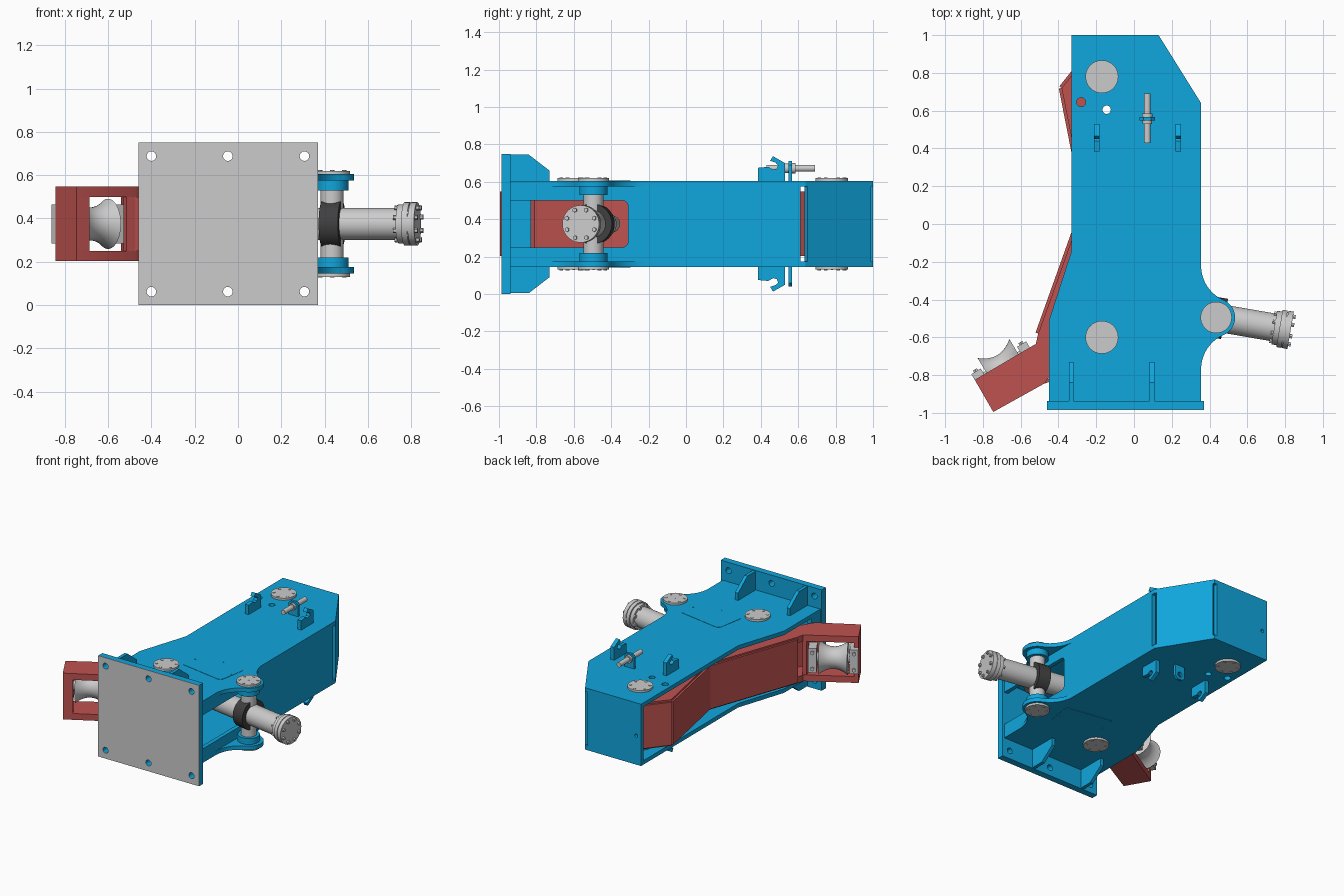
import bpy, bmesh
from math import sin, cos, pi, radians
from mathutils import Vector, Matrix

if "Cube" in bpy.data.objects:
    bpy.data.objects.remove(bpy.data.objects["Cube"])

def material(name, rgb):
    m = bpy.data.materials.new(name)
    m.diffuse_color = (*rgb, 1)
    m.use_nodes = True
    m.node_tree.nodes["Principled BSDF"].inputs["Base Color"].default_value = m.diffuse_color
    return m

BLUE = material("blue_paint", (0.005, 0.38, 0.72))
RED = material("red_paint", (0.52, 0.085, 0.08))
DARK = material("dark_steel", (0.05, 0.05, 0.05))
MID = 0.375  # height of the symmetry plane

def finish(name, bm, mat):
    bmesh.ops.recalc_face_normals(bm, faces=bm.faces)
    me = bpy.data.meshes.new(name)
    bm.to_mesh(me)
    bm.free()
    if mat:
        me.materials.append(mat)
    ob = bpy.data.objects.new(name, me)
    bpy.context.collection.objects.link(ob)
    return ob

def arc(cx, cy, r, a0, a1, n=16):
    return [(cx + r * cos(radians(a0 + (a1 - a0) * i / n)),
             cy + r * sin(radians(a0 + (a1 - a0) * i / n))) for i in range(n + 1)]

def hole(cx, cy, r, n=24):
    return arc(cx, cy, r, 0, 360, n)[:-1]

def rect(x0, y0, x1, y1):
    return [(x0, y0), (x1, y0), (x1, y1), (x0, y1)]

def strip(p, q, t):
    """Footprint of a straight plate, thickened to the left of p -> q."""
    p, q = Vector(p), Vector(q)
    d = (q - p).normalized()
    n = Vector((-d.y, d.x)) * t
    return [p, q, q + n, p + n]

def lerp(p, q, f):
    return Vector(p).lerp(Vector(q), f)

AXES = {'Z': lambda u, v, w: (u, v, w), 'X': lambda u, v, w: (w, u, v), 'Y': lambda u, v, w: (u, w, v)}

def plate(name, loops, a, b, mat=None, axis='Z'):
    """Extrude an outline (first loop) with holes (other loops) from a to b."""
    cu = bpy.data.curves.new(name, 'CURVE')
    cu.dimensions, cu.fill_mode, cu.extrude = '2D', 'BOTH', (b - a) / 2
    for loop in loops:
        s = cu.splines.new('POLY')
        s.points.add(len(loop) - 1)
        for pt, (u, v) in zip(s.points, loop):
            pt.co = (u, v, 0, 1)
        s.use_cyclic_u = True
    tmp = bpy.data.objects.new(name, cu)
    bpy.context.collection.objects.link(tmp)
    me = bpy.data.meshes.new_from_object(tmp.evaluated_get(bpy.context.evaluated_depsgraph_get()))
    bm = bmesh.new()
    bm.from_mesh(me)
    bpy.data.objects.remove(tmp)
    bpy.data.curves.remove(cu)
    bpy.data.meshes.remove(me)
    bmesh.ops.remove_doubles(bm, verts=bm.verts, dist=1e-5)
    for v in bm.verts:
        v.co = AXES[axis](v.co.x, v.co.y, v.co.z + (a + b) / 2)
    return finish(name, bm, mat)

def rods(name, items, mat=None, seg=32):
    """Several cylinders (start, end, radius) in one object."""
    bm = bmesh.new()
    for p, q, r in items:
        p, q = Vector(p), Vector(q)
        m = Matrix.Translation((p + q) / 2) @ (q - p).to_track_quat('Z', 'Y').to_matrix().to_4x4()
        bmesh.ops.create_cone(bm, cap_ends=True, segments=seg, radius1=r, radius2=r,
                              depth=(q - p).length, matrix=m)
    return finish(name, bm, mat)

def both(name, loops, z0, z1, mat=None):
    """A horizontal plate and its mirror below the middle plane."""
    plate(name + "_upper", loops, z0, z1, mat)
    plate(name + "_lower", loops, 2 * MID - z1, 2 * MID - z0, mat)

# Main upper and lower plates with the rounded cylinder lug
LUG = (0.435, -0.495)
outline = ([(-0.33, 1), (-0.33, -0.14), (-0.45, -0.51), (-0.45, -0.937), (0.355, -0.937)]
           + arc(0.555, -0.77, 0.2, 180, 113.6) + arc(*LUG, 0.1, -66.4, 66.4, 24)
           + arc(0.555, -0.22, 0.2, 246.4, 180) + [(0.355, 0.64), (0.13, 1)])
both("main_plate", [outline, hole(-0.28, 0.645, 0.024), hole(-0.145, 0.605, 0.022)], 0.575, 0.605, BLUE)

# Side, chamfer, rear and front-left walls
ZL, ZH = 0.175, 0.575
plate("right_wall", [[(-0.937, ZL), (0.612, ZL), (0.612, ZH), (-0.937, ZH), (-0.937, 0.5)]
      + arc(-0.34, 0.47, 0.03, 90, 0, 6) + arc(-0.34, 0.28, 0.03, 0, -90, 6) + [(-0.937, 0.25)]],
      0.325, 0.355, BLUE, 'X')
c0, c1 = (0.355, 0.64), (0.13, 1)
plate("chamfer_wall", [strip(lerp(c0, c1, 0.03), lerp(c0, c1, 0.97), 0.03)], ZL, ZH, BLUE)
plate("rear_wall", [rect(-0.33, ZL, 0.11, ZH), hole(-0.29, 0.36, 0.012)], 0.97, 1.0, BLUE, 'Y')
plate("left_front_wall", [rect(-0.937, ZL, -0.83, ZH)], -0.45, -0.42, BLUE, 'X')

# Mounting flange with bare front face, and its gussets
bolt_holes = [hole(x, z, 0.022) for x in (-0.4, -0.047, 0.307) for z in (0.062, 0.688)]
flange = [rect(-0.46, 0, 0.37, 0.75)] + bolt_holes
plate("mounting_flange", flange, -0.983, -0.937, BLUE, 'Y')
plate("mounting_face", flange, -0.986, -0.983, None, 'Y')
for x in (-0.332, 0.095):
    for s in (1, -1):
        prof = [(y, MID + s * h) for y, h in
                ((-0.937, 0.23), (-0.937, 0.37), (-0.84, 0.37), (-0.73, 0.285), (-0.73, 0.23))]
        plate("gusset", [prof], x - 0.0125, x + 0.0125, BLUE, 'X')

# Hose hooks and pin tabs, above and below
hook = [(0.385, 0.23), (0.385, 0.3), (0.44, 0.305), (0.465, 0.29), (0.485, 0.295), (0.492, 0.313),
        (0.48, 0.327), (0.45, 0.337), (0.465, 0.362), (0.53, 0.325), (0.53, 0.23)]
for s in (1, -1):
    for x in (-0.197, 0.235):
        plate("hook", [[(y, MID + s * h) for y, h in hook]], x - 0.015, x + 0.015, BLUE, 'X')
    tab = [(0.03, 0.23), (0.11, 0.23), (0.11, 0.315), (0.09, 0.335), (0.05, 0.335), (0.03, 0.315)]
    plate("pin_tab", [[(x, MID + s * h) for x, h in tab], hole(0.07, MID + s * 0.297, 0.019)],
          0.548, 0.567, BLUE, 'Y')
rods("lock_pin", [((0.07, 0.43, 0.672), (0.07, 0.69, 0.672), 0.018),
                  ((0.07, 0.567, 0.672), (0.07, 0.585, 0.672), 0.028),
                  ((0.07, 0.53, 0.672), (0.07, 0.548, 0.672), 0.026)])

# Access panels in line with the cylinder
D = Vector((0.985, -0.17, 0)).normalized()
N = Vector((-D.y, D.x, 0))
PC = Vector((0.1, -0.437, 0))
corners = []
for sx, sy, a in ((1, 1, 0), (-1, 1, 90), (-1, -1, 180), (1, -1, 270)):
    corners += arc(sx * 0.155, sy * 0.085, 0.03, a, a + 90, 6)
panel = [(PC + D * u + N * v).to_2d() for u, v in corners]
screws = [hole(*(PC + D * u + N * v).to_2d(), 0.005, 8) for u, v in
          ((0.168, 0), (-0.168, 0), (0, 0.1), (0, -0.1))]
both("access_panel", [panel] + screws, 0.604, 0.607, BLUE)

# Pivot pins with capped, bolted ends
for name, (x, y), r in (("rear_pivot", (-0.17, 0.78), 0.087), ("front_pivot", (-0.17, -0.6), 0.087),
                        ("lug_pivot", LUG, 0.083)):
    caps, bolts = [], []
    for s in (1, -1):
        z = lambda h: MID + s * h
        caps.append(((x, y, z(0.228)), (x, y, z(0.245)), r))
        for i in range(6):
            a = pi / 6 + i * pi / 3
            bx, by = x + 0.77 * r * cos(a), y + 0.77 * r * sin(a)
            bolts.append(((bx, by, z(0.244)), (bx, by, z(0.248)), 0.01))
        bolts.append(((x, y, z(0.244)), (x, y, z(0.246)), 0.006))
        if name != "lug_pivot":
            rods(name + "_boss", [((x, y, z(0.15)), (x, y, z(0.2)), 0.085)], BLUE)
    rods(name + "_caps", caps, None, 40)
    rods(name + "_bolts", bolts, None, 8)
rods("rear_pivot_pin", [((-0.17, 0.78, 0.15), (-0.17, 0.78, 0.6), 0.06)])
for s in (1, -1):
    rods("lug_boss", [((*LUG, MID + s * 0.155), (*LUG, MID + s * 0.205), 0.075)], BLUE)

# Hydraulic cylinder on its trunnion ring
L = Vector((*LUG, MID))
along = lambda t: L + D * t
rods("trunnion_ring", [(along(-0.045), along(0.045), 0.108)], DARK, 40)
rods("trunnion_pin", [((*LUG, 0.21), (*LUG, 0.54), 0.053)])
rods("cylinder_barrel", [(along(-0.3), along(0.32), 0.074)], None, 40)
rods("cylinder_rod", [(along(-0.58), along(-0.28), 0.045)])
rods("cylinder_head", [(along(0.312), along(0.345), 0.09), (along(0.34), along(0.367), 0.1),
                       (along(0.36), along(0.376), 0.094), (along(0.371), along(0.4), 0.1)], None, 40)
rods("head_bolts", [(along(t) + o, along(t + 0.016) + o, 0.012) for t in (0.299, 0.398)
     for o in [N * 0.08 * cos(i * pi / 4 + 0.4) + Vector((0, 0, 0.08 * sin(i * pi / 4 + 0.4)))
               for i in range(8)]], None, 6)

# Gripper arm: two flanges joined by outer and inner webs
E0, E1, E2 = (-0.843, -0.825), (-0.745, -0.995), (-0.475, -0.845)
outer = [(-0.52, -0.635), (-0.507, -0.58), (-0.262, 0.105), (-0.383, 0.72), (-0.22, 0.925)]
inner = [E2, (-0.45, -0.81), (-0.26, -0.48), (-0.1, 0), (-0.08, 0.12), (-0.21, 0.6), (-0.09, 0.68),
         (-0.06, 0.8)]
arm = [E0, E1] + inner + [(-0.09, 0.88), (-0.15, 0.925)] + outer[::-1]
both("arm_flange", [arm], 0.5, 0.547, RED)
for p, q in zip(outer[1:], outer[2:]):
    plate("arm_outer_web", [strip(p, q, 0.015)], 0.215, 0.535, RED)
    plate("arm_outer_core", [strip(p, q, -0.02)], 0.25, 0.5, RED)
for p, q in zip(inner[1:], inner[2:]):
    plate("arm_inner_web", [strip(p, q, 0.02)], 0.25, 0.5, RED)

# Arm tip box with a window behind the roller
plate("tip_end_wall", [strip(E0, E1, 0.03)], 0.25, 0.5, RED)
plate("tip_back_wall_left", [strip(E1, lerp(E1, E2, 0.22), 0.03)], 0.25, 0.5, RED)
plate("tip_back_wall_right", [strip(lerp(E1, E2, 0.85), E2, 0.03)], 0.25, 0.5, RED)
plate("tip_inner_wall", [strip(E2, (-0.54, -0.647), -0.03)], 0.25, 0.5, RED)

# Concave roller and bearing blocks
U = Vector((0.858, 0.514, 0)).normalized()
V = Vector((-U.y, U.x, 0))
tip = lambda s, n, z=MID: Vector((*E0, z)) + U * s + V * n
bm = bmesh.new()
rings = []
for i in range(15):
    t = -1 + i / 7
    r = 0.076 + 0.04 * t * t
    rings.append([bm.verts.new(tip(0.17 + 0.098 * t, -0.025 + r * cos(k * pi / 20),
                                   MID + r * sin(k * pi / 20))) for k in range(40)])
for a, b in zip(rings, rings[1:]):
    for k in range(40):
        bm.faces.new((a[k], a[k - 1], b[k - 1], b[k]))
bm.faces.new(rings[0])
bm.faces.new(rings[-1])
finish("roller", bm, None)
rods("roller_axle", [(tip(0.02, -0.025), tip(0.33, -0.025), 0.035)])
for s0, s1 in ((0.0, 0.058), (0.282, 0.338)):
    plate("bearing_block", [[tip(s, n).to_2d() for s, n in rect(s0, -0.07, s1, 0.035)]], 0.285, 0.465)
    m = (s0 + s1) / 2
    rods("bearing_bolts", [(tip(m, 0.03, z), tip(m, 0.047, z), 0.014) for z in (0.315, 0.435)], None, 6)

# Smooth the round parts while keeping hard edges
bpy.ops.object.select_all(action='DESELECT')
for ob in bpy.context.scene.objects:
    ob.select_set(True)
    bpy.context.view_layer.objects.active = ob
bpy.ops.object.shade_smooth_by_angle(angle=radians(30))
